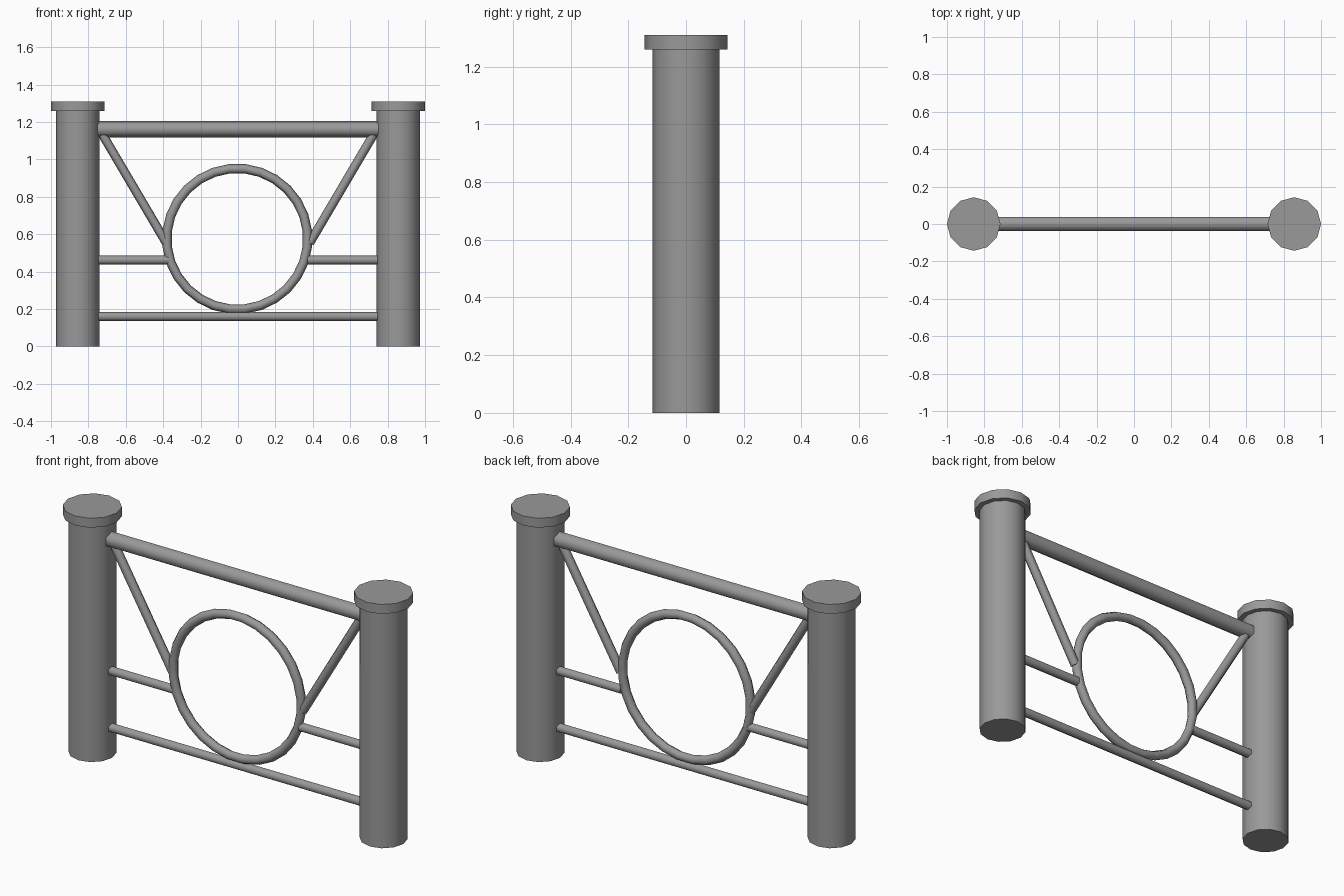
import bpy, bmesh, math
from mathutils import Matrix, Vector

if "Cube" in bpy.data.objects:
    bpy.data.objects.remove(bpy.data.objects["Cube"])

# Dark grey paint shared by all parts
paint = bpy.data.materials.new("dark_grey_paint")
paint.diffuse_color = (0.32, 0.32, 0.32, 1)
paint.use_nodes = True
paint.node_tree.nodes["Principled BSDF"].inputs["Base Color"].default_value = paint.diffuse_color


def finish(bm, name, smooth_angle):
    me = bpy.data.meshes.new(name)
    bmesh.ops.recalc_face_normals(bm, faces=bm.faces)
    bm.to_mesh(me)
    bm.free()
    me.materials.append(paint)
    ob = bpy.data.objects.new(name, me)
    bpy.context.collection.objects.link(ob)
    bpy.ops.object.select_all(action='DESELECT')
    bpy.context.view_layer.objects.active = ob
    ob.select_set(True)
    bpy.ops.object.shade_smooth_by_angle(angle=math.radians(smooth_angle))
    return ob


def bar(name, a, b, radius, sides, smooth_angle=65):
    """Capped round bar between two points in the y = 0 plane."""
    a, b = Vector(a), Vector(b)
    d = b - a
    tilt = math.atan2(d.x, d.z)
    m = (Matrix.Translation((a + b) / 2) @ Matrix.Rotation(tilt, 4, 'Y')
         @ Matrix.Rotation(math.pi / 2, 4, 'Z'))
    bm = bmesh.new()
    bmesh.ops.create_cone(bm, cap_ends=True, segments=sides, radius1=radius,
                          radius2=radius, depth=d.length, matrix=m)
    return finish(bm, name, smooth_angle)


def ring(name, centre, major, minor, segs, sides):
    """Upright torus facing y."""
    bm = bmesh.new()
    loops = []
    for i in range(segs):
        u = 2 * math.pi * (i + 0.5) / segs
        loop = []
        for j in range(sides):
            v = 2 * math.pi * j / sides
            r = major + minor * math.cos(v)
            loop.append(bm.verts.new((centre[0] + r * math.cos(u),
                                      centre[1] + minor * math.sin(v),
                                      centre[2] + r * math.sin(u))))
        loops.append(loop)
    for i in range(segs):
        p, q = loops[i], loops[(i + 1) % segs]
        for j in range(sides):
            k = (j + 1) % sides
            bm.faces.new((p[j], q[j], q[k], p[k]))
    return finish(bm, name, 65)


# Posts, caps and the short bars on each side
for side, s in (("left", -1), ("right", 1)):
    x = s * 0.857
    bar(f"{side}_post", (x, 0, 0), (x, 0, 1.26), 0.116, 12)
    bar(f"{side}_post_cap", (x, 0, 1.259), (x, 0, 1.309), 0.143, 12)
    bar(f"{side}_middle_rail", (s * 0.75, 0, 0.462), (s * 0.372, 0, 0.462), 0.025, 6)
    bar(f"{side}_diagonal_brace", (s * 0.724, 0, 1.132), (s * 0.383, 0, 0.553), 0.024, 6)

# Full-width rails
bar("top_rail", (-0.75, 0, 1.161), (0.75, 0, 1.161), 0.043, 6)
bar("bottom_rail", (-0.75, 0, 0.16), (0.75, 0, 0.16), 0.025, 6)

# Central ring
ring("centre_ring", (-0.004, 0, 0.575), 0.377, 0.025, 28, 6)
